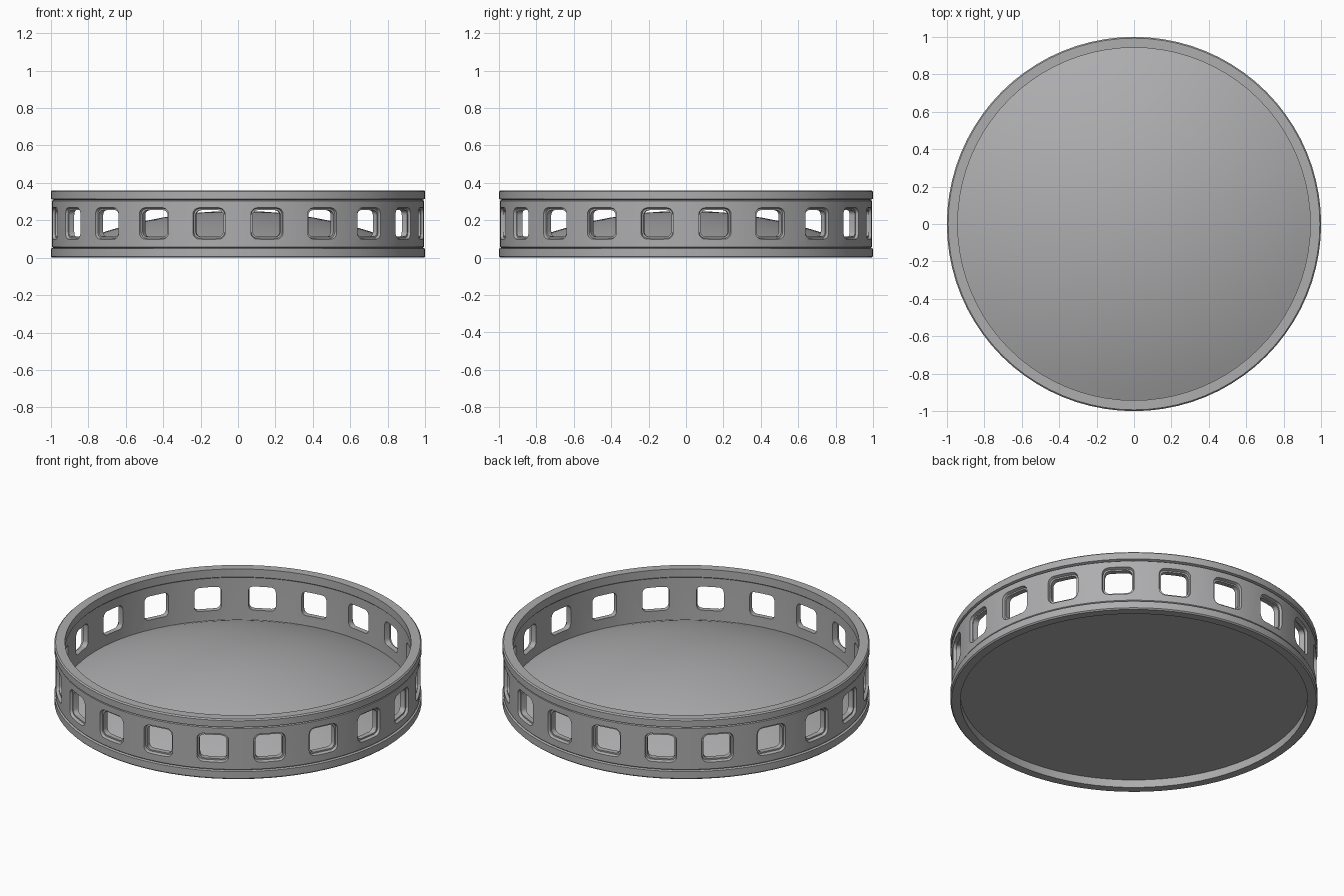
import bpy, bmesh
from math import sin, cos, pi, radians
from mathutils import Matrix, Vector

cube = bpy.data.objects.get("Cube")
if cube:
    bpy.data.objects.remove(cube)

SEGMENTS = 80
WINDOWS = 20
WINDOW_Z = 0.183

grey = bpy.data.materials.new("satin grey")
GREY = (0.42, 0.42, 0.43, 1)
grey.diffuse_color = GREY
grey.use_nodes = True
grey.node_tree.nodes["Principled BSDF"].inputs["Base Color"].default_value = GREY


def make_object(name, bm):
    bmesh.ops.recalc_face_normals(bm, faces=bm.faces)
    mesh = bpy.data.meshes.new(name)
    bm.to_mesh(mesh)
    bm.free()
    mesh.materials.append(grey)
    obj = bpy.data.objects.new(name, mesh)
    bpy.context.collection.objects.link(obj)
    return obj


def revolve(name, profile, closed):
    """Turn an (r, z) profile around the z axis."""
    bm = bmesh.new()
    verts = [bm.verts.new((r, 0, z)) for r, z in profile]
    edges = [bm.edges.new(pair) for pair in zip(verts, verts[1:])]
    if closed:
        edges.append(bm.edges.new((verts[-1], verts[0])))
    bmesh.ops.spin(bm, geom=verts + edges, axis=(0, 0, 1), cent=(0, 0, 0),
                   angle=2 * pi, steps=SEGMENTS, use_duplicate=False)
    bmesh.ops.remove_doubles(bm, verts=bm.verts, dist=1e-4)
    return make_object(name, bm)


def rounded_outline(x, w, h, r):
    """Rounded rectangle in the plane at distance x from the centre."""
    points = []
    for k, (sy, sz) in enumerate([(1, 1), (-1, 1), (-1, -1), (1, -1)]):
        for step in range(6):
            a = (k + step / 5) * pi / 2
            points.append(Vector((x, sy * (w / 2 - r) + r * cos(a),
                                  sz * (h / 2 - r) + r * sin(a))))
    return points


def window_cutter(name, inner, outer):
    """Ring of lofted rounded blocks, one per window."""
    bm = bmesh.new()
    for i in range(WINDOWS):
        turn = (Matrix.Translation((0, 0, WINDOW_Z))
                @ Matrix.Rotation(2 * pi * (i + 0.5) / WINDOWS, 4, 'Z'))
        a, b = ([bm.verts.new(turn @ p) for p in rounded_outline(*spec)]
                for spec in (inner, outer))
        bm.faces.new(a)
        bm.faces.new(b)
        n = len(a)
        for j in range(n):
            bm.faces.new((a[j], a[(j + 1) % n], b[(j + 1) % n], b[j]))
    obj = make_object(name, bm)
    obj.hide_render = True
    return obj


def smooth(obj):
    bpy.ops.object.select_all(action='DESELECT')
    obj.select_set(True)
    bpy.context.view_layer.objects.active = obj
    bpy.ops.object.shade_smooth_by_angle(angle=radians(25))


# Wall with a top and bottom band, separated by fine grooves
wall = revolve("wall_ring", [
    (0.945, 0), (0.993, 0), (1, 0.007), (1, 0.048), (0.988, 0.052),
    (0.994, 0.058), (0.994, 0.304), (0.985, 0.309), (1, 0.314), (1, 0.353),
    (0.993, 0.36), (0.942, 0.36), (0.942, 0.312), (0.947, 0.307),
    (0.947, 0.05)], True)

# Window openings with a shallow recessed border outside
cutters = [
    window_cutter("border_cutter", (0.976, 0.166, 0.158, 0.032),
                  (1.006, 0.186, 0.178, 0.04)),
    window_cutter("opening_cutter", (0.9, 0.15, 0.142, 0.028),
                  (1.02, 0.15, 0.142, 0.028)),
]
for cutter in cutters:
    mod = wall.modifiers.new(cutter.name, 'BOOLEAN')
    mod.operation = 'DIFFERENCE'
    mod.solver = 'EXACT'
    mod.object = cutter
    bpy.context.view_layer.objects.active = wall
    bpy.ops.object.modifier_apply(modifier=mod.name)
    bpy.data.objects.remove(cutter)
smooth(wall)

# Gently domed floor with a flat, recessed underside
RINGS = 14
dome = [(0.95 * k / RINGS, 0.25 - 0.22 * (0.95 * k / RINGS) ** 2)
        for k in range(RINGS + 1)]
floor = revolve("domed_floor", dome + [(0.95, 0.048), (0, 0.048)], False)
smooth(floor)
